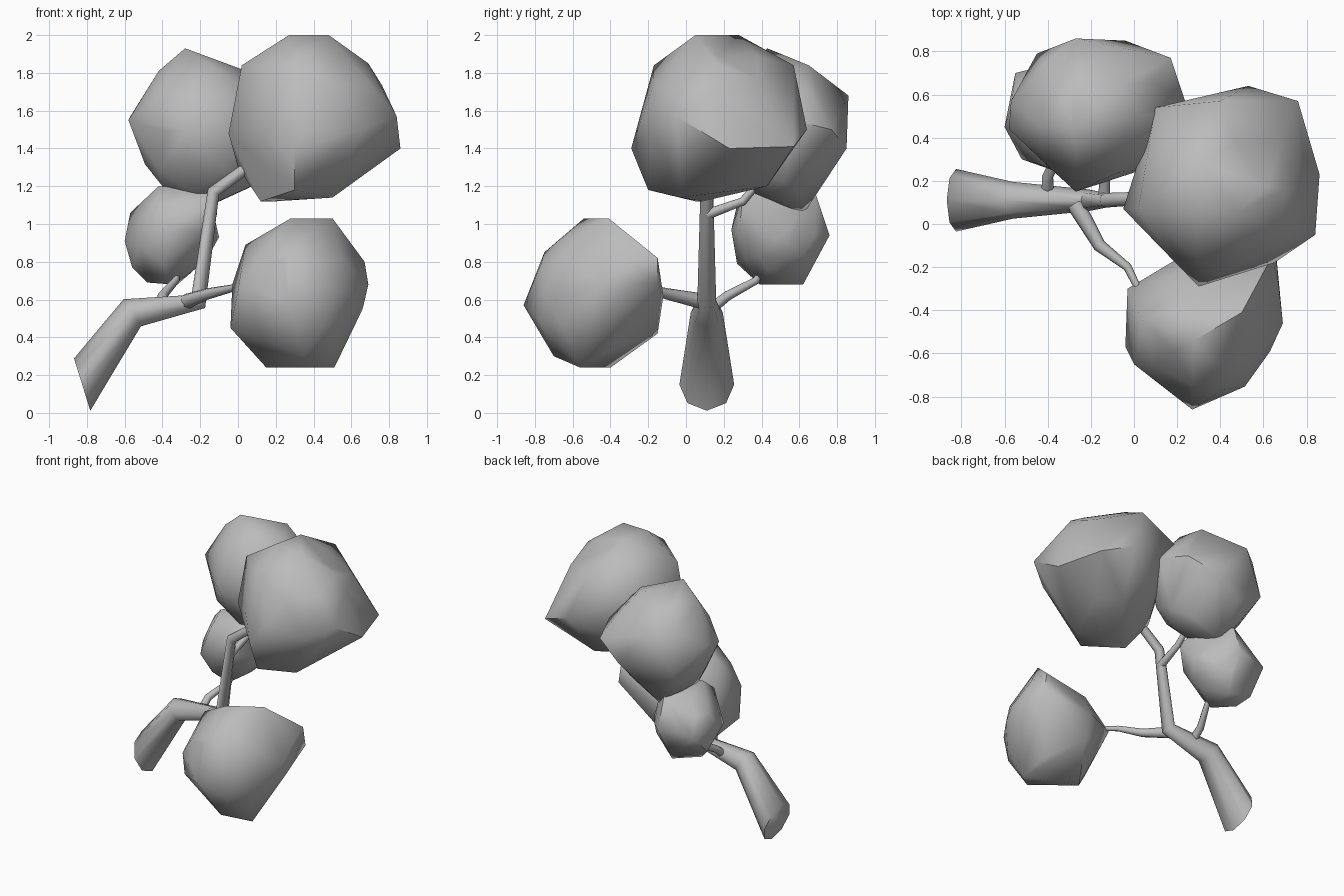
import bpy
import bmesh
from math import cos, sin, pi, radians
from mathutils import Vector

cube = bpy.data.objects.get("Cube")
if cube:
    bpy.data.objects.remove(cube, do_unlink=True)

# One plain colour for the whole tree
grey = bpy.data.materials.new("plain_grey")
grey.use_nodes = True
colour = (0.5, 0.5, 0.5, 1)
grey.diffuse_color = colour
grey.node_tree.nodes["Principled BSDF"].inputs["Base Color"].default_value = colour


def add_object(name, bm, angle):
    """Turn a bmesh into a shaded object with outward normals."""
    bmesh.ops.recalc_face_normals(bm, faces=bm.faces)
    mesh = bpy.data.meshes.new(name)
    bm.to_mesh(mesh)
    bm.free()
    mesh.materials.append(grey)
    obj = bpy.data.objects.new(name, mesh)
    bpy.context.collection.objects.link(obj)
    bpy.ops.object.select_all(action='DESELECT')
    obj.select_set(True)
    bpy.context.view_layer.objects.active = obj
    bpy.ops.object.shade_smooth_by_angle(angle=radians(angle))
    return obj


def branch(name, path, start=None, sides=8):
    """Tapered bent tube; path holds (x, y, z, radius) at each joint."""
    bm = bmesh.new()
    points = [Vector(p[:3]) for p in path]
    steps = [(b - a).normalized() for a, b in zip(points, points[1:])]
    tangents = [Vector(start).normalized() if start else steps[0]]
    tangents += [(a + b).normalized() for a, b in zip(steps, steps[1:])]
    tangents.append(steps[-1])

    frame = tangents[0].to_track_quat('Z', 'Y')
    previous = tangents[0]
    rings = []
    for point, tangent, joint in zip(points, tangents, path):
        frame = previous.rotation_difference(tangent) @ frame
        previous = tangent
        ring = []
        for i in range(sides):
            turn = 2 * pi * i / sides
            offset = Vector((cos(turn), sin(turn), 0)) * joint[3]
            ring.append(bm.verts.new(point + frame @ offset))
        rings.append(ring)

    for low, high in zip(rings, rings[1:]):
        for i in range(sides):
            j = (i + 1) % sides
            bm.faces.new((low[i], low[j], high[j], high[i]))
    bm.faces.new(rings[0])
    bm.faces.new(rings[-1])
    return add_object(name, bm, 65)


def foliage(name, corners, fullness=0.88):
    """Faceted clump: hull of its corners and a rounded core inside them."""
    corners = [Vector(c) / 100 for c in corners]
    low = Vector([min(c[k] for c in corners) for k in range(3)])
    high = Vector([max(c[k] for c in corners) for k in range(3)])
    centre = (low + high) / 2
    radii = (high - low) / 2 * fullness

    core = bmesh.new()
    bmesh.ops.create_icosphere(core, subdivisions=2, radius=1)
    points = corners + [centre + radii * v.co for v in core.verts]
    core.free()

    bm = bmesh.new()
    for p in points:
        bm.verts.new(p)
    bmesh.ops.convex_hull(bm, input=bm.verts)
    loose = [v for v in bm.verts if not v.link_faces]
    bmesh.ops.delete(bm, geom=loose, context='VERTS')
    return add_object(name, bm, 50)


# Leaning trunk and the side branches
branch("trunk", [(-.825, .11, .15, .145), (-.56, .11, .53, .085),
                 (-.21, .11, .59, .05), (-.13, .11, 1.17, .034),
                 (.05, .12, 1.3, .03), (.15, .13, 1.38, .02)],
       start=(.29, 0, .09))
branch("front_branch", [(-.27, .09, .59, .042), (-.16, -.1, .63, .03),
                        (-.03, -.2, .66, .02), (.03, -.32, .69, .015)])
branch("back_branch", [(-.4, .12, .54, .03), (-.4, .22, .62, .026),
                       (-.33, .37, .7, .02), (-.33, .43, .78, .018)])
branch("upper_branch", [(-.14, .11, 1.05, .028), (-.13, .3, 1.12, .022),
                        (-.15, .42, 1.26, .018)])

# Foliage corners, in hundredths of a unit
foliage("crown_foliage", [
    (27, 6, 200), (48, 5, 200), (32, 28, 200), (69, 16, 185),
    (2, 7, 184), (2, 27, 160), (30, -17, 184), (40, 57, 184),
    (10, 54, 172), (10, -3, 170), (60, 46, 172), (76, 57, 141),
    (84, -5, 157), (53, 64, 150), (-5, 7, 148), (86, 23, 140),
    (30, -29, 140), (65, -18, 150), (0, 15, 130), (30, -20, 118),
    (12, 5, 112), (50, -3, 114), (20, 9, 112), (45, 43, 120)])
foliage("back_foliage", [
    (-28, 43, 193), (-5, 65, 184), (-42, 45, 181), (-27, 86, 168),
    (-42, 74, 168), (-57, 57, 157), (-58, 44, 155), (24, 56, 155),
    (17, 77, 150), (-27, 15, 150), (-45, 79, 140), (-4, 85, 140),
    (-40, 42, 120), (0, 45, 120), (12, 52, 122), (-25, 62, 105)])
foliage("lower_foliage", [
    (28, -54, 103), (50, -41, 103), (4, -45, 89), (27, -75, 85),
    (64, -15, 82), (67, -28, 80), (66, -15, 69), (69, -46, 68),
    (-3, -30, 68), (0, -65, 65), (27, -86, 57), (46, -77, 48),
    (27, -12, 62), (66, -40, 55), (-4, -57, 45), (30, -15, 42),
    (35, -70, 30), (51, -56, 24), (15, -40, 24)])
foliage("small_foliage", [
    (-42, 40, 120), (-18, 45, 119), (-30, 69, 115), (-15, 30, 114),
    (-57, 54, 106), (-42, 27, 110), (-35, 24, 97), (-20, 28, 95),
    (-30, 76, 94), (-10, 50, 93), (-60, 45, 91), (-55, 70, 93),
    (-52, 30, 88), (-40, 27, 79), (-24, 44, 75), (-56, 55, 77),
    (-35, 39, 68), (-32, 62, 68), (-48, 50, 69)])
